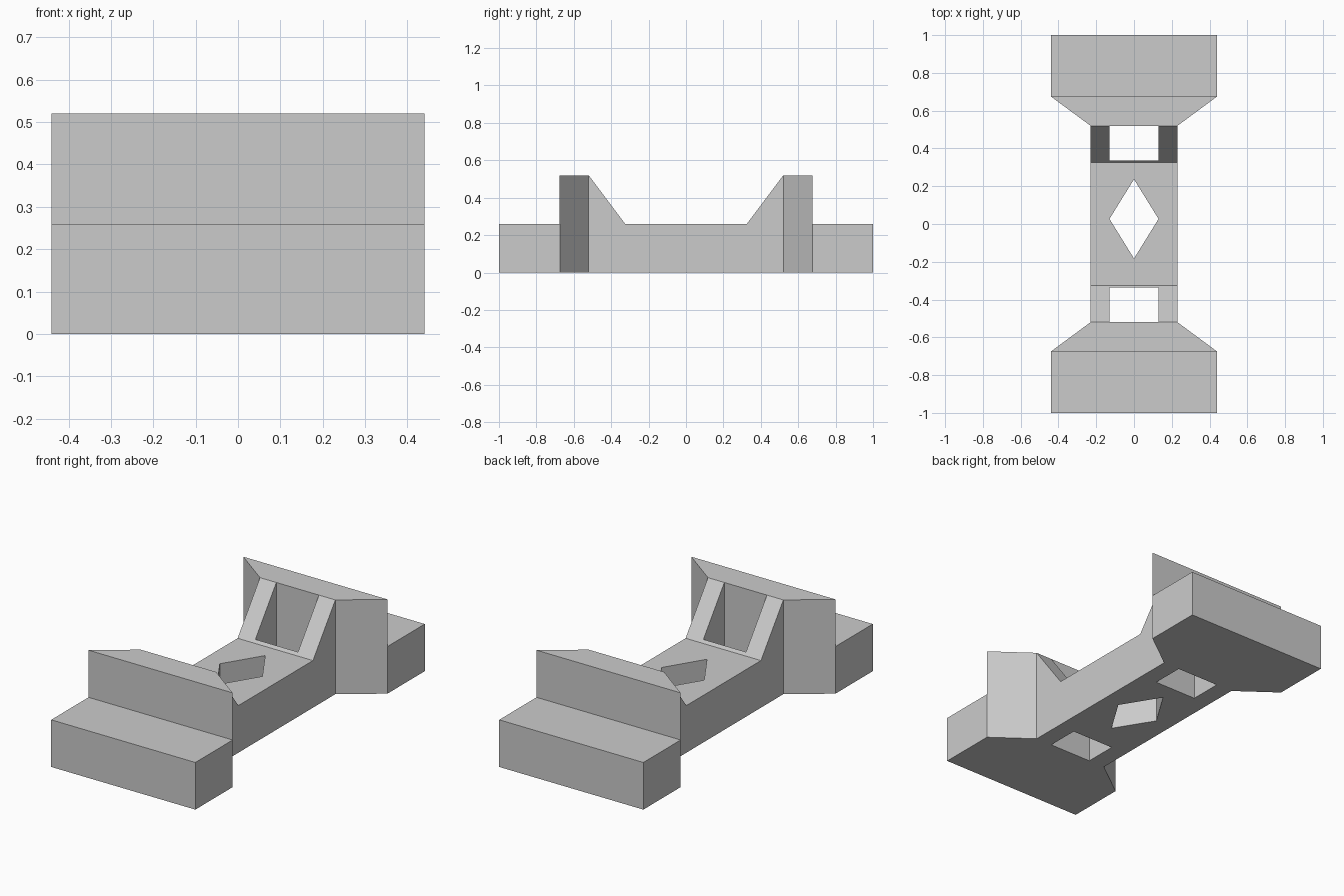
import bpy, bmesh
from mathutils import Vector

cube = bpy.data.objects.get("Cube")
if cube:
    bpy.data.objects.remove(cube, do_unlink=True)

grey = bpy.data.materials.new("plain_grey")
grey.use_nodes = True
grey.diffuse_color = (0.6, 0.6, 0.6, 1)
grey.node_tree.nodes["Principled BSDF"].inputs["Base Color"].default_value = (0.6, 0.6, 0.6, 1)


def prism(name, points, axis, low, high):
    """Extrude a closed 2D outline along z (outline in x, y) or x (outline in y, z)."""
    place = (lambda a, b: (a, b, low)) if axis == "z" else (lambda a, b: (low, a, b))
    step = Vector((0, 0, high - low)) if axis == "z" else Vector((high - low, 0, 0))
    bm = bmesh.new()
    face = bm.faces.new([bm.verts.new(place(a, b)) for a, b in points])
    result = bmesh.ops.extrude_face_region(bm, geom=[face])
    moved = [v for v in result["geom"] if isinstance(v, bmesh.types.BMVert)]
    bmesh.ops.translate(bm, verts=moved, vec=step)
    bmesh.ops.recalc_face_normals(bm, faces=bm.faces)
    mesh = bpy.data.meshes.new(name)
    bm.to_mesh(mesh)
    bm.free()
    mesh.materials.append(grey)
    obj = bpy.data.objects.new(name, mesh)
    bpy.context.collection.objects.link(obj)
    return obj


def combine(target, cutter, operation):
    """Apply a boolean and discard its cutter."""
    cutter.hide_render = True
    mod = target.modifiers.new(cutter.name, "BOOLEAN")
    mod.operation, mod.solver, mod.object = operation, "EXACT", cutter
    bpy.context.view_layer.objects.active = target
    bpy.ops.object.modifier_apply(modifier=mod.name)
    bpy.data.objects.remove(cutter, do_unlink=True)


END, SHOULDER, CREST, FOOT = 1.0, 0.675, 0.52, 0.325
DECK, TOP = 0.26, 0.52
WIDE, WAIST, SLOT = 0.44, 0.23, 0.13

# Body outline from above: wide ends tapering to a narrow waist
side = [(WIDE, -END), (WIDE, -SHOULDER), (WAIST, -CREST),
        (WAIST, CREST), (WIDE, SHOULDER), (WIDE, END)]
body = prism("bridge_body", side + [(-x, y) for x, y in reversed(side)], "z", 0, 0.7)

# Side profile: low ends, raised walls and ramps down to the deck
half = [(END + 0.2, -0.2), (END + 0.2, DECK), (SHOULDER, DECK),
        (SHOULDER, TOP), (CREST, TOP), (FOOT, DECK)]
profile = half + [(-y, z) for y, z in reversed(half)]
combine(body, prism("side_profile", profile, "x", -0.6, 0.6), "INTERSECT")

# Square slots through both ramps
for name, s in (("front_slot", -1), ("back_slot", 1)):
    slot = [(-SLOT, s * 0.337), (SLOT, s * 0.337), (SLOT, s * CREST), (-SLOT, s * CREST)]
    combine(body, prism(name, slot, "z", -0.2, 0.8), "DIFFERENCE")

# Diamond hole through the deck
diamond = [(-SLOT, 0.027), (0, -0.183), (SLOT, 0.027), (0, 0.237)]
combine(body, prism("diamond_hole", diamond, "z", -0.2, 0.8), "DIFFERENCE")
